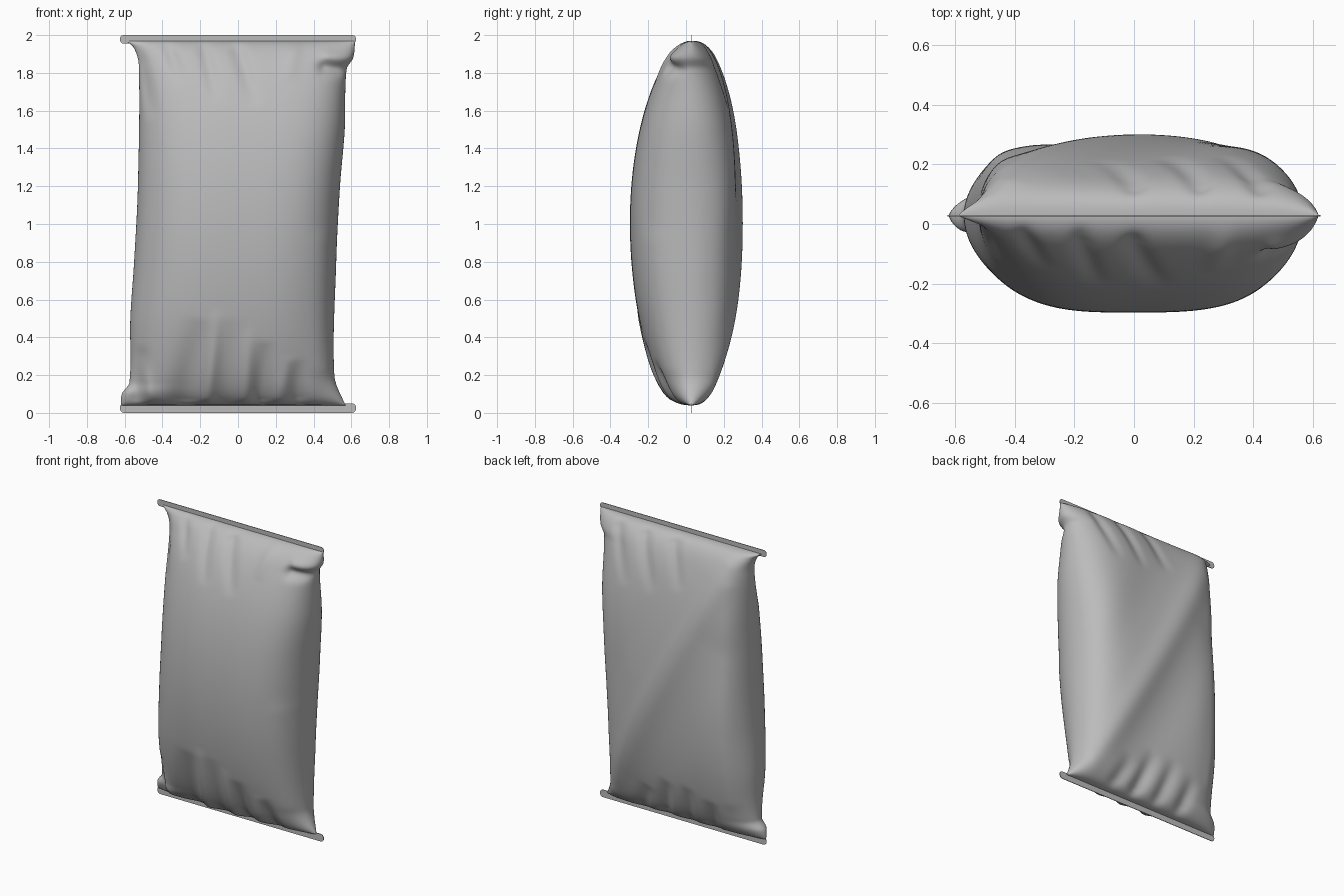
import bpy, bmesh, math
from mathutils import Vector

if "Cube" in bpy.data.objects:
    bpy.data.objects.remove(bpy.data.objects["Cube"], do_unlink=True)

SEAM_Y = 0.028
BOTTOM, TOP = 0.04, 1.97
ROWS, COLUMNS = 120, 110

foil = bpy.data.materials.new("grey foil")
foil.use_nodes = True
foil.diffuse_color = (0.5, 0.5, 0.5, 1)
foil.node_tree.nodes["Principled BSDF"].inputs["Base Color"].default_value = (0.5, 0.5, 0.5, 1)

# Side outlines as (height, half width)
RIGHT_EDGE = [(0, .62), (.1, .615), (.16, .575), (.5, .57), (.8, .55),
              (1.2, .53), (1.84, .525), (1.93, .55), (1.97, .59)]
LEFT_EDGE = [(0, .6), (.06, .56), (.2, .51), (.8, .52), (1.2, .54),
             (1.5, .565), (1.82, .575), (1.88, .61), (1.97, .62)]

# Long folds and short fading gathers:
# (start x, start z, end x, end z, width, outward push)
FRONT_FOLDS = [
    (.45, .25, .46, .9, .07, .008),
    (.46, 1.83, .6, 1.81, .035, -.03), (.48, 1.89, .6, 1.88, .035, .015),
]
FRONT_GATHERS = [
    (-.37, 1.94, -.29, 1.74, .035, -.02), (-.18, 1.94, -.11, 1.64, .035, -.02),
    (0, 1.92, .1, 1.62, .04, -.022), (.3, 1.94, .26, 1.75, .04, .012),
    (-.53, 1.9, -.45, 1.55, .035, -.025),
    (-.54, .08, -.51, .36, .04, -.025), (-.46, .08, -.52, .3, .035, .015),
    (-.28, .06, -.2, .5, .08, -.035), (-.16, .08, -.11, .55, .035, .02),
    (-.06, .06, -.04, .5, .06, -.02), (.04, .08, .06, .45, .035, .015),
    (.12, .06, .14, .38, .05, -.035), (.22, .08, .28, .3, .035, .01),
    (.32, .06, .3, .28, .045, -.03),
]
BACK_FOLDS = [
    (.46, .15, -.44, 1.87, .09, .02), (.5, .7, -.1, 1.8, .16, -.012),
    (.15, .25, -.4, 1.3, .16, -.015), (-.46, .3, -.45, 1.75, .05, .006),
]
BACK_GATHERS = [
    (.42, 1.92, .3, 1.6, .04, -.018), (.22, 1.92, .1, 1.6, .04, -.018),
    (.0, 1.92, -.1, 1.65, .04, -.015),
    (.25, .07, .16, .26, .05, -.02), (.08, .07, .0, .34, .05, -.03),
    (-.1, .07, -.16, .34, .05, -.025), (-.28, .07, -.32, .28, .05, -.025),
]

# Each side: depth, swell exponent (bottom, top), squareness of the corners
# (bottom right, bottom left, top right, top left), folds, gathers
FRONT = (.325, (.39, .5), (3, 3, 3, 4.2), FRONT_FOLDS, FRONT_GATHERS)
BACK = (.255, (.38, .37), (3.4, 6.5, 7.5, 4), BACK_FOLDS, BACK_GATHERS)


def smooth_value(table, z):
    """Hermite interpolation through a profile."""
    last = len(table) - 1

    def slope(i):
        a, b = table[max(i - 1, 0)], table[min(i + 1, last)]
        return (b[1] - a[1]) / (b[0] - a[0])

    for i in range(last):
        (z0, w0), (z1, w1) = table[i], table[i + 1]
        if z <= z1:
            break
    h = z1 - z0
    t = (z - z0) / h
    ease = t * t * (3 - 2 * t)
    return (w0 + (w1 - w0) * ease + h * t * (1 - t) ** 2 * slope(i)
            - h * t * t * (1 - t) * slope(i + 1))


def mix(a, b, t):
    return a + (b - a) * t


def crease_push(creases, x, z, fade):
    total = 0
    point = Vector((x, z))
    for x0, z0, x1, z1, width, push in creases:
        a, d = Vector((x0, z0)), Vector((x1 - x0, z1 - z0))
        t = min(1, max(0, (point - a).dot(d) / d.length_squared))
        gap = (point - a - d * t).length / width
        total += push * (1 - fade * t * t) * math.exp(-gap * gap)
    return total


def bulge(x, z, s, height, side):
    """Distance of the foil from the seam plane."""
    depth, swell, corners, folds, gathers = side
    across = (s + 1) / 2
    power = mix(mix(corners[0], corners[1], across),
                mix(corners[2], corners[3], across), height)
    rise = max(0, math.sin(math.pi * height)) ** mix(swell[0], swell[1], height)
    base = depth * rise * math.sqrt(max(0, 1 - abs(s) ** power))
    push = crease_push(folds, x, z, 0) + crease_push(gathers, x, z, 1)
    return max(.002, base + push * min(1, base / .1))


def finish(bm, name):
    bmesh.ops.recalc_face_normals(bm, faces=bm.faces)
    mesh = bpy.data.meshes.new(name)
    bm.to_mesh(mesh)
    bm.free()
    obj = bpy.data.objects.new(name, mesh)
    bpy.context.collection.objects.link(obj)
    mesh.materials.append(foil)
    bpy.ops.object.select_all(action='DESELECT')
    obj.select_set(True)
    bpy.context.view_layer.objects.active = obj
    bpy.ops.object.shade_smooth_by_angle(angle=math.radians(60))


# Pillow-shaped bag body, lofted from closed rings
bm = bmesh.new()
rings = []
for r in range(ROWS + 1):
    height = (1 - math.cos(math.pi * r / ROWS)) / 2
    z = BOTTOM + (TOP - BOTTOM) * height
    low, high = -smooth_value(RIGHT_EDGE, z), smooth_value(LEFT_EDGE, z)
    front, back = [], []
    for c in range(COLUMNS + 1):
        s = -math.cos(math.pi * c / COLUMNS)
        x = mix(low, high, (s + 1) / 2)
        if 0 < c < COLUMNS:
            front.append(bm.verts.new((x, SEAM_Y - bulge(x, z, s, height, FRONT), z)))
            back.append(bm.verts.new((x, SEAM_Y + bulge(x, z, s, height, BACK), z)))
        else:
            front.append(bm.verts.new((x, SEAM_Y, z)))
    rings.append(front + back[::-1])
for lower, upper in zip(rings, rings[1:]):
    for i in range(len(lower)):
        j = (i + 1) % len(lower)
        bm.faces.new((lower[i], lower[j], upper[j], upper[i]))
finish(bm, "bag_body")


# Thin flat seals with rounded corners
def seal(name, z0, z1):
    bm = bmesh.new()
    radius = (z1 - z0) * .45
    outline = []
    for k, (sx, sz) in enumerate([(1, 1), (-1, 1), (-1, -1), (1, -1)]):
        cx = sx * (.625 - radius)
        cz = (z1 if sz > 0 else z0) - sz * radius
        for step in range(6):
            a = math.pi / 2 * (k + step / 5)
            outline.append(bm.verts.new((cx + radius * math.cos(a), SEAM_Y - .002,
                                         cz + radius * math.sin(a))))
    face = bm.faces.new(outline)
    made = bmesh.ops.extrude_face_region(bm, geom=[face])
    moved = [v for v in made["geom"] if isinstance(v, bmesh.types.BMVert)]
    bmesh.ops.translate(bm, verts=moved, vec=(0, .004, 0))
    finish(bm, name)


seal("bottom_seal", 0, .05)
seal("top_seal", 1.955, 2)
